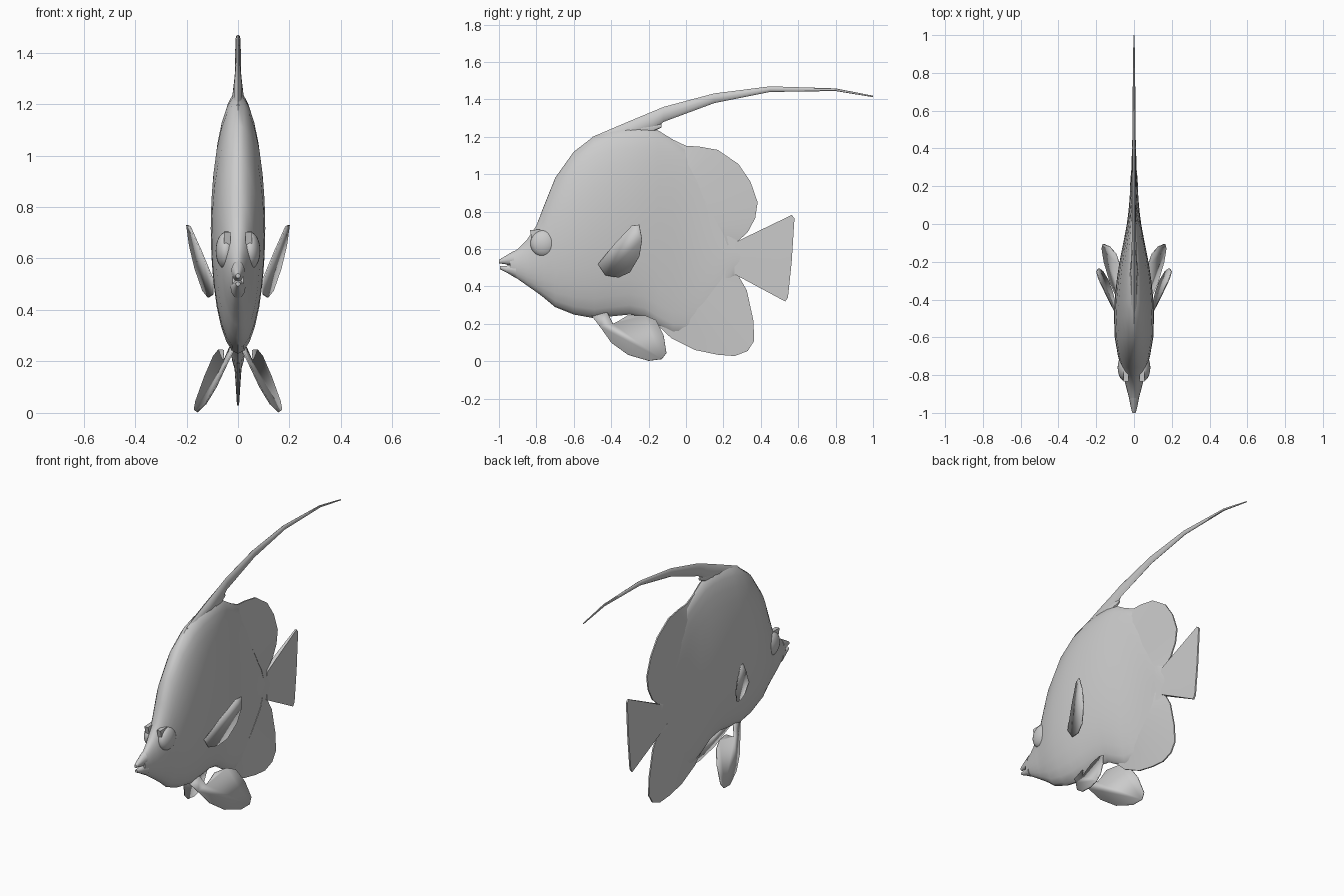
import bpy, bmesh, math
from mathutils import Vector


def make(name, bm, angle=40):
    bmesh.ops.recalc_face_normals(bm, faces=bm.faces)
    me = bpy.data.meshes.new(name)
    bm.to_mesh(me)
    bm.free()
    me.shade_smooth()
    me.set_sharp_from_angle(angle=math.radians(angle))
    ob = bpy.data.objects.new(name, me)
    bpy.context.collection.objects.link(ob)
    return ob


def loft(name, rings, angle=40):
    bm = bmesh.new()
    vs = [[bm.verts.new(p) for p in r] for r in rings]
    n = len(vs[0])
    for a, b in zip(vs, vs[1:]):
        for i in range(n):
            j = (i + 1) % n
            bm.faces.new((a[i], a[j], b[j], b[i]))
    bm.faces.new(vs[0])
    bm.faces.new(vs[-1])
    return make(name, bm, angle)


def tube(name, stations, sides):
    # stations: y, top z, bottom z, half width
    rings = []
    for y, t, b, w in stations:
        c, h = (t + b) / 2, (t - b) / 2
        rings.append([(w * math.cos(2 * math.pi * k / sides), y,
                       c + h * math.sin(2 * math.pi * k / sides)) for k in range(sides)])
    return loft(name, rings)


def fan(name, pairs, thick, thin):
    # tapering fin between root points and edge points
    rings = [[(-thick, *r), (thick, *r), (thin, *t), (-thin, *t)] for r, t in pairs]
    return loft(name, rings)


def mirrored(ob):
    ob.modifiers.new("mirror", 'MIRROR')
    return ob


def side_fin(name, outline, plane):
    # flat leaning fin: plane gives x from y and z
    bm = bmesh.new()
    bm.faces.new([bm.verts.new((plane(y, z), y, z)) for y, z in outline])
    ob = make(name, bm)
    s = ob.modifiers.new("thickness", 'SOLIDIFY')
    s.thickness, s.offset = 0.006, 0
    return mirrored(ob)


# Deep, narrow body
tube("body", [
    (-0.94, 0.575, 0.47, 0.022), (-0.9, 0.60, 0.44, 0.032), (-0.85, 0.65, 0.405, 0.045),
    (-0.8, 0.725, 0.37, 0.056), (-0.76, 0.83, 0.34, 0.066), (-0.7, 0.98, 0.29, 0.085),
    (-0.6, 1.12, 0.25, 0.102), (-0.49, 1.205, 0.23, 0.106), (-0.4, 1.235, 0.24, 0.102),
    (-0.3, 1.25, 0.25, 0.092), (-0.22, 1.25, 0.235, 0.08), (-0.15, 1.235, 0.19, 0.067),
    (-0.07, 1.185, 0.15, 0.051), (0, 1.14, 0.15, 0.038), (0.07, 1.05, 0.17, 0.029),
    (0.14, 0.93, 0.24, 0.023), (0.2, 0.80, 0.34, 0.02), (0.25, 0.68, 0.44, 0.018),
    (0.29, 0.635, 0.47, 0.014)], 28)

# Lips with an open mouth
tube("upper_lip", [(-1, 0.542, 0.523, 0.009), (-0.97, 0.56, 0.52, 0.017),
                   (-0.92, 0.59, 0.505, 0.027)], 12)
tube("lower_lip", [(-0.995, 0.51, 0.493, 0.009), (-0.96, 0.51, 0.475, 0.016),
                   (-0.91, 0.53, 0.445, 0.029)], 12)

# Long trailing streamer
tube("streamer", [
    (-0.5, 1.2, 1.12, 0.02), (-0.3, 1.285, 1.18, 0.022), (-0.18, 1.335, 1.23, 0.016),
    (-0.12, 1.36, 1.28, 0.012), (0.15, 1.432, 1.38, 0.011), (0.45, 1.47, 1.44, 0.009),
    (0.8, 1.459, 1.445, 0.006), (1, 1.42, 1.412, 0.003)], 8)
tube("streamer_nub", [(-0.24, 1.27, 1.2, 0.02), (-0.17, 1.27, 1.23, 0.014),
                      (-0.13, 1.268, 1.25, 0.005)], 8)

# Dorsal, anal and tail fins
fan("dorsal_fin", [
    ((-0.1, 1.12), (-0.08, 1.19)), ((-0.03, 1.08), (0, 1.152)), ((0, 1.05), (0.07, 1.148)),
    ((0.03, 1.0), (0.17, 1.13)), ((0.06, 0.93), (0.28, 1.055)), ((0.1, 0.86), (0.345, 0.96)),
    ((0.14, 0.79), (0.383, 0.85)), ((0.17, 0.73), (0.37, 0.765)), ((0.2, 0.68), (0.33, 0.69)),
    ((0.22, 0.62), (0.27, 0.635))], 0.02, 0.004)
fan("anal_fin", [
    ((-0.17, 0.3), (-0.16, 0.2)), ((-0.08, 0.28), (-0.08, 0.125)), ((0, 0.26), (0.05, 0.06)),
    ((0.04, 0.27), (0.17, 0.035)), ((0.07, 0.29), (0.26, 0.028)), ((0.1, 0.32), (0.33, 0.055)),
    ((0.13, 0.36), (0.365, 0.11)), ((0.16, 0.4), (0.36, 0.22)), ((0.19, 0.44), (0.325, 0.38)),
    ((0.21, 0.5), (0.27, 0.475))], 0.02, 0.004)
fan("tail_fin", [
    ((0.26, 0.635), (0.565, 0.782)), ((0.26, 0.61), (0.58, 0.765)), ((0.26, 0.55), (0.565, 0.53)),
    ((0.26, 0.49), (0.545, 0.34)), ((0.26, 0.465), (0.53, 0.32))], 0.015, 0.005)

# Paired side fins
side_fin("pectoral_fin", [
    (-0.47, 0.52), (-0.38, 0.63), (-0.29, 0.725), (-0.25, 0.73), (-0.235, 0.65), (-0.25, 0.56),
    (-0.3, 0.475), (-0.36, 0.448), (-0.43, 0.46)],
    lambda y, z: 0.1 + 0.192 * (z - 0.5) + 0.273 * (y + 0.45))
side_fin("pelvic_fin", [
    (-0.51, 0.25), (-0.46, 0.185), (-0.4, 0.1), (-0.31, 0.035), (-0.2, 0.003), (-0.13, 0.012),
    (-0.105, 0.045), (-0.12, 0.14), (-0.16, 0.22), (-0.22, 0.245), (-0.31, 0.245), (-0.36, 0.215),
    (-0.39, 0.2), (-0.42, 0.26)],
    lambda y, z: 0.02 + 0.33 * (0.24 - z) + 0.2 * (y + 0.5))

# Eyes and brow corners
bm = bmesh.new()
bmesh.ops.create_uvsphere(bm, u_segments=24, v_segments=14, radius=0.072)
for v in bm.verts:
    v.co = Vector((v.co.x * 0.55 + 0.047, v.co.y - 0.76, v.co.z + 0.63))
mirrored(make("eye", bm))
mirrored(loft("brow", [[(x, -0.835, 0.702), (x, -0.765, 0.705), (x, -0.78, 0.64), (x, -0.82, 0.64)]
                       for x in (0.03, 0.055)]))
